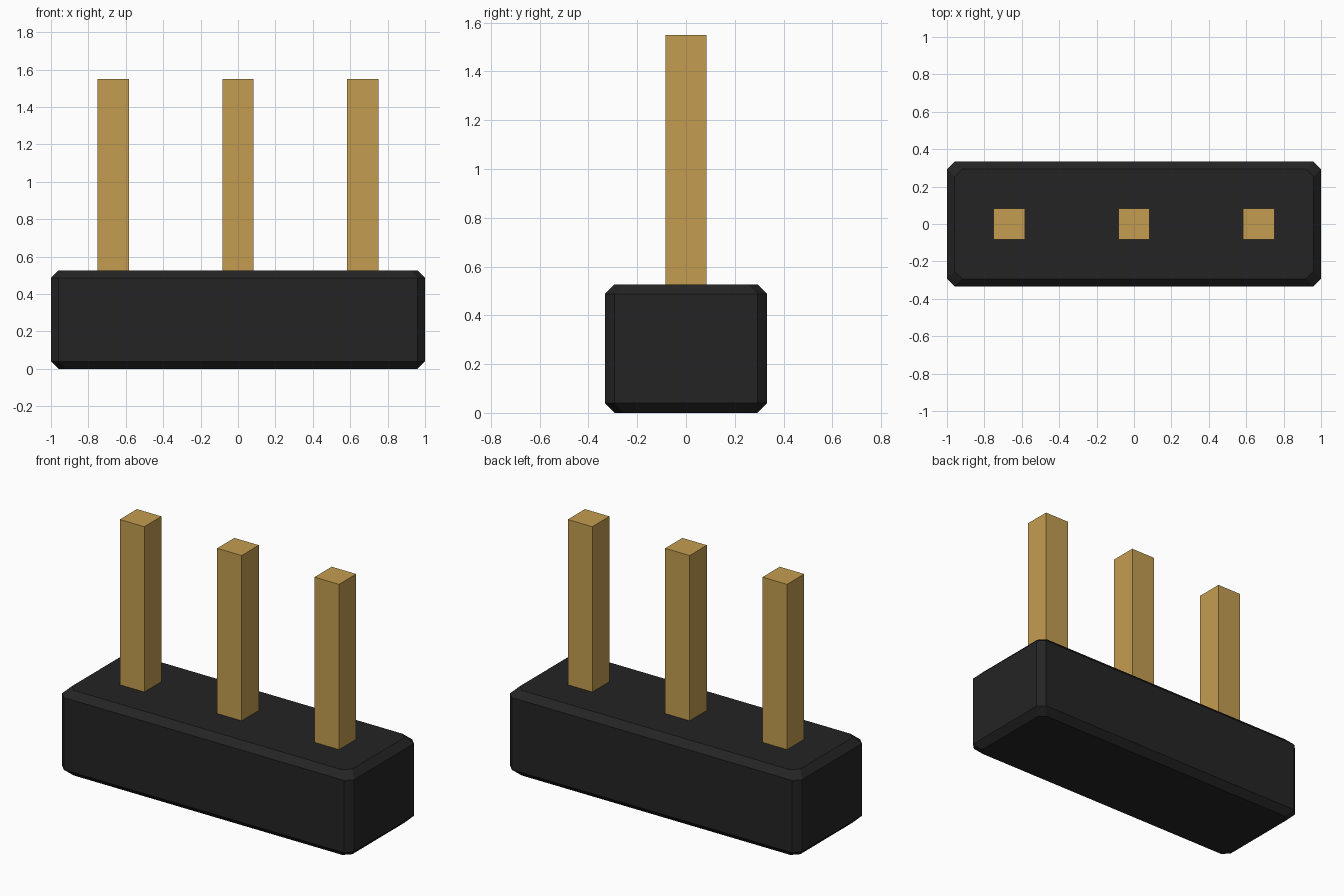
import bpy
import bmesh

cube = bpy.data.objects.get("Cube")
if cube:
    bpy.data.objects.remove(cube, do_unlink=True)

HALF_X, HALF_Y, HEIGHT, CHAMFER = 1.0, 0.333, 0.527, 0.04
PIN_WIDTH, PIN_TOP, PIN_PITCH = 0.168, 1.55, 0.667


def make_material(name, rgb):
    mat = bpy.data.materials.new(name)
    mat.use_nodes = True
    color = (*rgb, 1.0)
    mat.diffuse_color = color
    mat.node_tree.nodes["Principled BSDF"].inputs["Base Color"].default_value = color
    return mat


def add_object(name, bm, mat):
    bmesh.ops.recalc_face_normals(bm, faces=bm.faces)
    mesh = bpy.data.meshes.new(name)
    bm.to_mesh(mesh)
    bm.free()
    mesh.materials.append(mat)
    obj = bpy.data.objects.new(name, mesh)
    bpy.context.collection.objects.link(obj)
    return obj


def octagon(bm, inset, z):
    """Ring of a rectangle with clipped corners."""
    x, y, c = HALF_X - inset, HALF_Y - inset, CHAMFER
    corners = [(x, y - c), (x - c, y), (c - x, y), (-x, y - c),
               (-x, c - y), (c - x, -y), (x - c, -y), (x, c - y)]
    return [bm.verts.new((px, py, z)) for px, py in corners]


black = make_material("black plastic", (0.0177, 0.0177, 0.0177))
gold = make_material("gold metal", (0.55, 0.34, 0.082))

# Housing: stacked rings with chamfered rims
bm = bmesh.new()
rings = [octagon(bm, CHAMFER, 0), octagon(bm, 0, CHAMFER),
         octagon(bm, 0, HEIGHT - CHAMFER), octagon(bm, CHAMFER, HEIGHT)]
for low, high in zip(rings, rings[1:]):
    for i in range(len(low)):
        j = (i + 1) % len(low)
        bm.faces.new((low[i], low[j], high[j], high[i]))
bm.faces.new(rings[0])
bm.faces.new(rings[-1])
add_object("housing", bm, black)

# Square pins, seated slightly into the housing
pin_base = HEIGHT - CHAMFER
for side, name in ((-1, "right_pin"), (0, "middle_pin"), (1, "left_pin")):
    bm = bmesh.new()
    bmesh.ops.create_cube(bm, size=1)
    bmesh.ops.scale(bm, vec=(PIN_WIDTH, PIN_WIDTH, PIN_TOP - pin_base), verts=bm.verts)
    pin = add_object(name, bm, gold)
    pin.location = (side * PIN_PITCH, 0, (PIN_TOP + pin_base) / 2)
